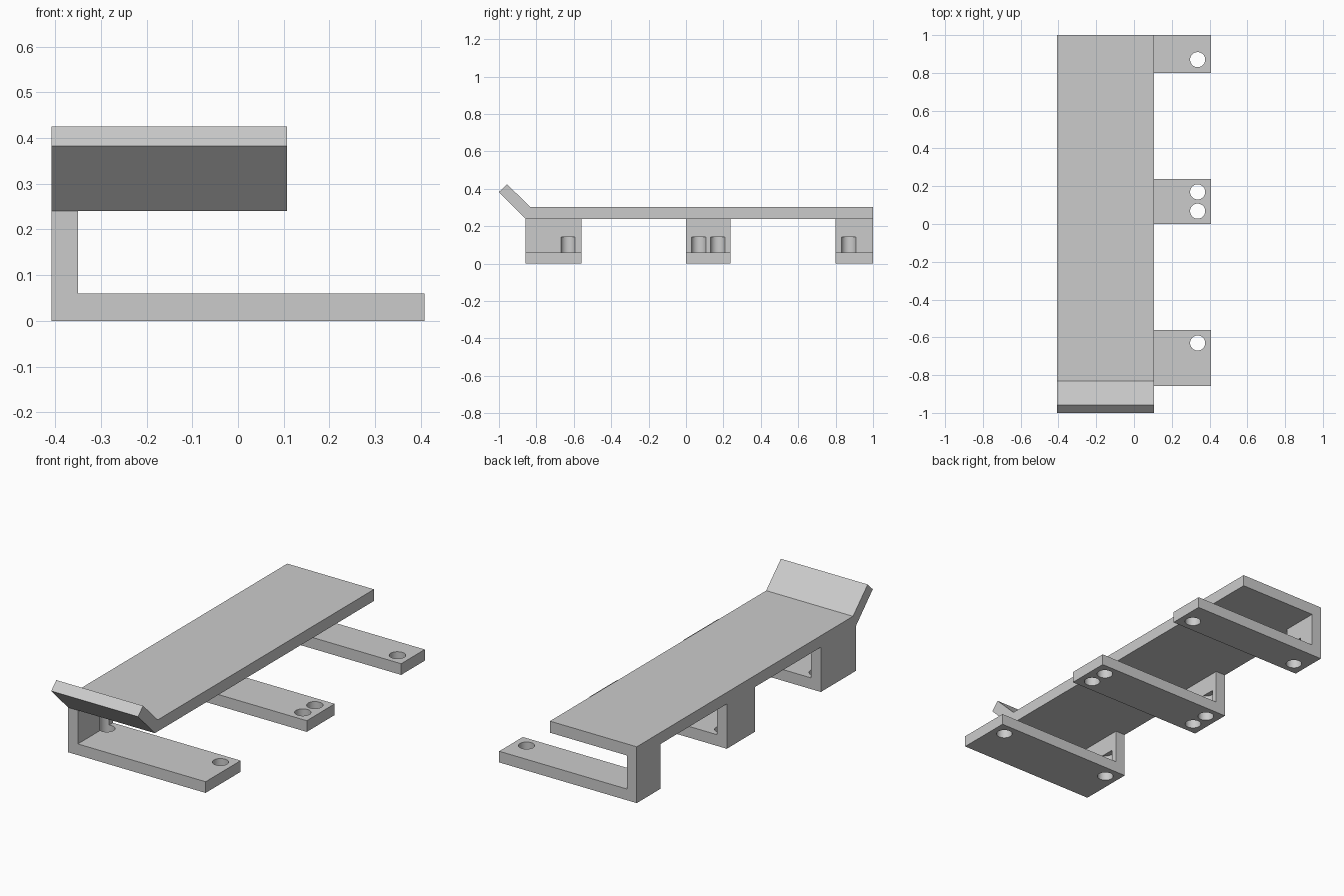
import bpy
import bmesh
from math import radians
from mathutils import Matrix, Vector

if "Cube" in bpy.data.objects:
    bpy.data.objects.remove(bpy.data.objects["Cube"], do_unlink=True)

GREY = (0.6, 0.6, 0.6, 1.0)
LEFT, RIGHT = 0.408, -0.408      # outer x limits
DECK_EDGE = 0.107                # free edge of the deck
WALL_INNER = -0.35
BASE_TOP, DECK_LOW, DECK_TOP = 0.06, 0.24, 0.302
HOLE_X, HOLE_RADIUS, HOLE_TOP = 0.337, 0.04, 0.142

material = bpy.data.materials.new("plain grey")
material.use_nodes = True
material.diffuse_color = GREY
material.node_tree.nodes["Principled BSDF"].inputs["Base Color"].default_value = GREY


def make_object(name, bm):
    bmesh.ops.recalc_face_normals(bm, faces=bm.faces)
    mesh = bpy.data.meshes.new(name)
    bm.to_mesh(mesh)
    bm.free()
    mesh.materials.append(material)
    obj = bpy.data.objects.new(name, mesh)
    bpy.context.scene.collection.objects.link(obj)
    return obj


def extrude_profile(name, points, direction):
    bm = bmesh.new()
    face = bm.faces.new([bm.verts.new(p) for p in points])
    result = bmesh.ops.extrude_face_region(bm, geom=[face], use_keep_orig=True)
    moved = [g for g in result["geom"] if isinstance(g, bmesh.types.BMVert)]
    bmesh.ops.translate(bm, verts=moved, vec=Vector(direction))
    return make_object(name, bm)


def drill(obj, x, y):
    # Vertical bore that stops inside the upright wall
    bm = bmesh.new()
    low = -0.1
    bmesh.ops.create_cone(bm, cap_ends=True, segments=40, radius1=HOLE_RADIUS,
                          radius2=HOLE_RADIUS, depth=HOLE_TOP - low,
                          matrix=Matrix.Translation((x, y, (HOLE_TOP + low) / 2)))
    cutter = make_object("hole_cutter", bm)
    cutter.hide_render = True
    cut = obj.modifiers.new("hole", "BOOLEAN")
    cut.operation = "DIFFERENCE"
    cut.solver = "EXACT"
    cut.object = cutter
    bpy.context.view_layer.objects.active = obj
    bpy.ops.object.modifier_apply(modifier=cut.name)
    bpy.data.objects.remove(cutter, do_unlink=True)


# Deck with the upturned front lip
deck_profile = [(-0.857, DECK_LOW), (1, DECK_LOW), (1, DECK_TOP),
                (-0.832, DECK_TOP), (-0.957, 0.425), (-1, 0.383)]
extrude_profile("deck_with_lip", [(RIGHT, y, z) for y, z in deck_profile],
                (DECK_EDGE - RIGHT, 0, 0))

# L-shaped brackets: name, front y, back y, hole positions along y
brackets = [
    ("front_bracket", -0.857, -0.56, [-0.63]),
    ("middle_bracket", 0.0, 0.237, [0.068, 0.17]),
    ("rear_bracket", 0.8, 1.0, [0.87]),
]
bracket_profile = [(RIGHT, 0), (LEFT, 0), (LEFT, BASE_TOP), (WALL_INNER, BASE_TOP),
                   (WALL_INNER, DECK_LOW), (RIGHT, DECK_LOW)]
for name, front, back, holes in brackets:
    bracket = extrude_profile(name, [(x, front, z) for x, z in bracket_profile],
                              (0, back - front, 0))
    for y in holes:
        for side in (-1, 1):
            drill(bracket, side * HOLE_X, y)
    # Round the bores while keeping the edges crisp
    bpy.ops.object.select_all(action="DESELECT")
    bracket.select_set(True)
    bpy.context.view_layer.objects.active = bracket
    bpy.ops.object.shade_smooth_by_angle(angle=radians(30))
